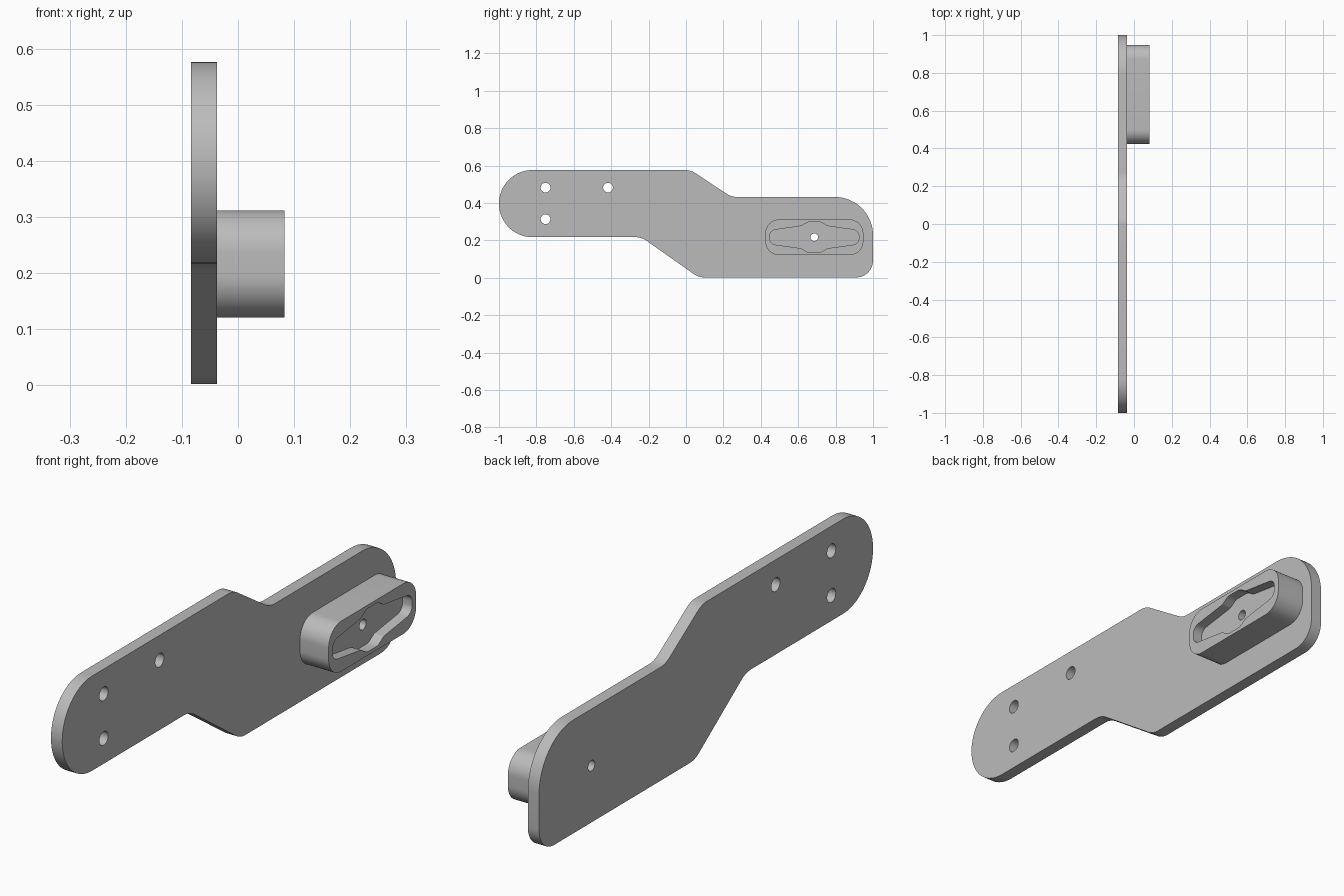
import bpy, bmesh, math
from mathutils import Vector

if "Cube" in bpy.data.objects:
    bpy.data.objects.remove(bpy.data.objects["Cube"])

grey = bpy.data.materials.new("light grey")
grey.diffuse_color = (0.5, 0.5, 0.5, 1)
grey.use_nodes = True
grey.node_tree.nodes["Principled BSDF"].inputs["Base Color"].default_value = grey.diffuse_color


def rounded(corners):
    """Outline in the side plane from (y, z, radius) corners, with each corner filleted."""
    out = []
    for i, (y, z, r) in enumerate(corners):
        p = Vector((y, z))
        a = (Vector(corners[i - 1][:2]) - p).normalized()
        b = (Vector(corners[(i + 1) % len(corners)][:2]) - p).normalized()
        half = a.angle(b) / 2
        center = p + (a + b).normalized() * (r / math.sin(half))
        start = p + a * (r / math.tan(half)) - center
        end = p + b * (r / math.tan(half)) - center
        sweep = math.atan2(start.x * end.y - start.y * end.x, start.dot(end))
        steps = max(4, round(abs(sweep) / math.radians(6)))
        for k in range(steps + 1):
            t = sweep * k / steps
            c, s = math.cos(t), math.sin(t)
            out.append(center + Vector((start.x * c - start.y * s, start.x * s + start.y * c)))
    return out


def circle(y, z, r, n=32):
    return [Vector((y + r * math.cos(k * math.tau / n), z + r * math.sin(k * math.tau / n)))
            for k in range(n)]


def prism(name, outline, x0, x1):
    """Solid made by extruding an outline along x."""
    bm = bmesh.new()
    face = bm.faces.new([bm.verts.new((x0, p.x, p.y)) for p in outline])
    ext = bmesh.ops.extrude_face_region(bm, geom=[face])
    bmesh.ops.translate(bm, vec=(x1 - x0, 0, 0),
                        verts=[v for v in ext["geom"] if isinstance(v, bmesh.types.BMVert)])
    bmesh.ops.remove_doubles(bm, verts=bm.verts, dist=1e-5)
    bmesh.ops.recalc_face_normals(bm, faces=bm.faces)
    mesh = bpy.data.meshes.new(name)
    bm.to_mesh(mesh)
    bm.free()
    mesh.materials.append(grey)
    obj = bpy.data.objects.new(name, mesh)
    bpy.context.collection.objects.link(obj)
    return obj


def cut(obj, outline, x0, x1):
    """Subtract an extruded outline from a part."""
    cutter = prism("cutter", outline, x0, x1)
    cutter.hide_render = True
    mod = obj.modifiers.new("cut", 'BOOLEAN')
    mod.operation, mod.solver, mod.object = 'DIFFERENCE', 'EXACT', cutter
    bpy.context.view_layer.objects.active = obj
    bpy.ops.object.modifier_apply(modifier=mod.name)
    bpy.data.objects.remove(cutter)


def smooth(obj):
    bpy.ops.object.select_all(action='DESELECT')
    obj.select_set(True)
    bpy.context.view_layer.objects.active = obj
    bpy.ops.object.shade_smooth_by_angle(angle=math.radians(30))


BACK, FACE, TOP = -0.084, -0.037, 0.083   # x of plate back, plate face, block top
HY, HZ = 0.686, 0.217                     # hub centre

# Cranked flat arm with a round end and an offset wide end
arm = prism("arm_plate", rounded([
    (-1, 0.217, 0.179), (-0.238, 0.217, 0.1), (0.067, 0.002, 0.1), (1, 0.002, 0.09),
    (1, 0.432, 0.205), (0.243, 0.432, 0.1), (0.025, 0.576, 0.1), (-1, 0.576, 0.179)]),
    BACK, FACE)
for y, z, r in [(-0.751, 0.482, 0.026), (-0.751, 0.313, 0.026),
                (-0.417, 0.482, 0.026), (HY, HZ, 0.02)]:
    cut(arm, circle(y, z, r), BACK - 0.1, FACE + 0.1)
smooth(arm)

# Raised rounded block
block = prism("raised_block", rounded([
    (0.424, 0.121, 0.075), (0.948, 0.121, 0.075),
    (0.948, 0.312, 0.075), (0.424, 0.312, 0.075)]), FACE, TOP)

# Recess: two tapered arms meeting a round hub, mirrored in both directions
quarter = [(0.238, 0.036, 0.034), (0.068, 0.060, 0.03), (0.034, 0.082, 0.045)]
half = quarter + [(-y, z, r) for y, z, r in reversed(quarter)]
recess = half + [(y, -z, r) for y, z, r in reversed(half)]
cut(block, rounded([(HY + y, HZ + z, r) for y, z, r in recess]), TOP - 0.04, TOP + 0.1)
cut(block, circle(HY, HZ, 0.02), FACE - 0.1, TOP + 0.1)
smooth(block)
